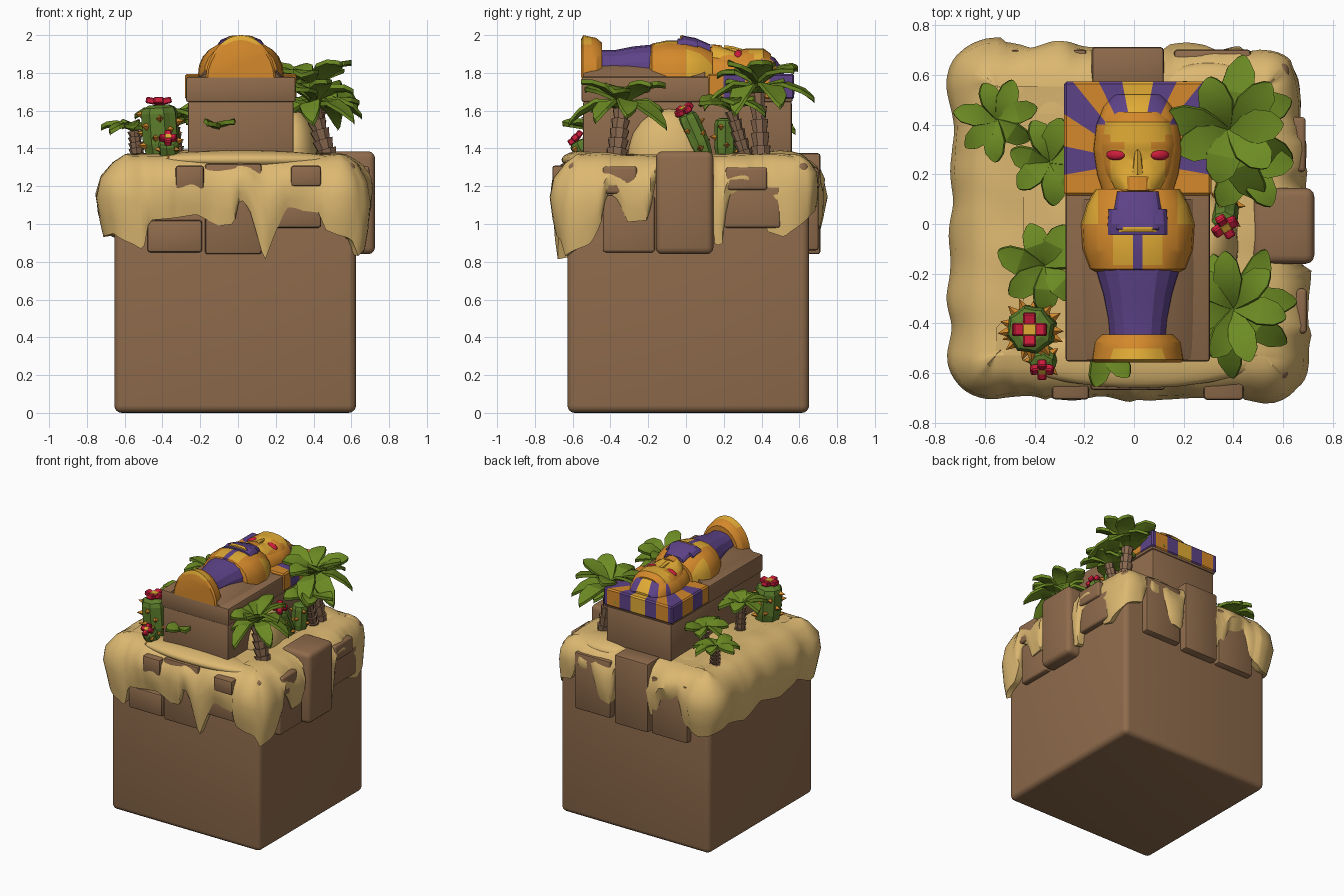
import bpy, bmesh, math, random
from mathutils import Vector, Matrix, noise

if "Cube" in bpy.data.objects:
    bpy.data.objects.remove(bpy.data.objects["Cube"])

random.seed(4)
def mat(name, r, g, b):
    m = bpy.data.materials.new(name)
    m.diffuse_color = (r, g, b, 1)
    m.use_nodes = True
    m.node_tree.nodes["Principled BSDF"].inputs["Base Color"].default_value = m.diffuse_color
    return m
STONE = mat("stone_brown", .275, .148, .072)
SAND = mat("sand", .72, .48, .165)
LEAF = mat("leaf_green", .15, .26, .017)
CACTUS = mat("cactus_green", .11, .21, .025)
PURPLE = mat("purple", .11, .055, .245)
ORANGE = mat("orange", .66, .25, .024)
GOLD = mat("gold", .76, .41, .036)
RED = mat("red", .62, .012, .045)
BARK = mat("bark", .25, .14, .08)
CX, TOP = 0.015, 1.37            # coffin centre line, sand level

def finish(name, bm, mats, smooth=35):
    bmesh.ops.recalc_face_normals(bm, faces=bm.faces[:])
    me = bpy.data.meshes.new(name)
    bm.to_mesh(me); bm.free()
    ob = bpy.data.objects.new(name, me)
    bpy.context.collection.objects.link(ob)
    for m in mats: me.materials.append(m)
    if smooth:
        bpy.ops.object.select_all(action='DESELECT')
        ob.select_set(True)
        bpy.context.view_layer.objects.active = ob
        bpy.ops.object.shade_smooth_by_angle(angle=math.radians(smooth))
    return ob

def block_bm(x0, x1, y0, y1, z0, z1, bev, seg=2):
    bm = bmesh.new()
    M = Matrix.Translation(((x0+x1)/2, (y0+y1)/2, (z0+z1)/2)) @ Matrix.Diagonal((x1-x0, y1-y0, z1-z0, 1))
    bmesh.ops.create_cube(bm, size=1, matrix=M)
    bmesh.ops.bevel(bm, geom=bm.edges[:], offset=bev, segments=seg, affect='EDGES', profile=.5)
    return bm

def block(name, *a, m=STONE, bev=.012, seg=2):
    return finish(name, block_bm(*a, bev, seg), [m])

# ---- base cube and protruding bricks (lower bricks, then corners peeking through the sand) ----
BX, BY, H = -.015, .012, .64
block("base_cube", BX-H, BX+H, BY-H, BY+H, 0, 1.33, bev=.04, seg=4)
F, R, B = BY-H, BX+H, BY+H
for i, (a, b, z0, z1, o) in enumerate([(-.48, -.19, .85, 1.02, .035), (-.33, -.18, 1.18, 1.31, .078),
                                       (-.175, .125, .84, 1.32, .04), (.14, .44, .98, 1.15, .045), (.28, .44, 1.2, 1.31, .08)]):
    block(f"front_brick_{i}", a, b, F-o, F+.2, z0, z1, bev=.015)
for i, (a, b, z0, z1, o) in enumerate([(-.44, -.165, .85, 1.15, .045), (-.44, -.26, 1.16, 1.305, .07), (-.16, .145, .84, 1.385, .1),
                                       (.2, .5, .98, 1.2, .045), (.21, .43, 1.18, 1.3, .065)]):
    block(f"right_brick_{i}", R-.15, R+o, a, b, z0, z1, bev=.035 if i == 2 else .015, seg=3)
for i, (a, b, z0, z1, o) in enumerate([(-.17, .12, .84, 1.375, .06), (.16, .47, .86, 1.3, .05),
                                       (-.5, -.19, .84, 1.28, .05)]):
    block(f"back_brick_{i}", a, b, B-.1, B+o, z0, z1, bev=.015)

# ---- draped sand: hem height around the four sides ----
front = [(-.65, .95), (-.5, .86), (-.47, 1.02), (-.35, 1.03), (-.22, 1.05), (-.18, 1.03), (-.1, .99),
         (-.02, 1.0), (.01, 1.14), (.06, 1.08), (.09, .98), (.14, .8), (.2, .96), (.26, 1.08), (.43, 1.06), (.46, .97), (.58, .92)]
right = [(-.63, .83), (-.5, .9), (-.45, 1.0), (-.42, 1.17), (-.36, 1.13), (-.31, 1.01), (-.2, 1.02), (-.16, 1.22),
         (-.14, 1.35), (.12, 1.35), (.14, .9), (.19, .88), (.22, 1.13), (.3, 1.15), (.39, 1.1), (.43, .96), (.52, .93), (.6, 1.0)]
back = [(.6, 1.05), (.5, 1.08), (.46, 1.2), (.32, 1.15), (.26, 1.0), (.15, .97), (.12, 1.2), (.08, 1.34), (-.1, 1.34),
        (-.15, 1.0), (-.23, .95), (-.28, 1.12), (-.42, 1.15), (-.47, 1.0), (-.58, .92)]
left = [(.655, .93), (.5, .98), (.3, .93), (.1, 1.0), (-.15, .94), (-.35, 1.0), (-.5, .93)]
keys = sorted([((x-BX+H)/(2*H), z) for x, z in front] + [(1+(y-BY+H)/(2*H), z) for y, z in right] +
              [(2+(BX+H-x)/(2*H), z) for x, z in back] + [(3+(BY+H-y)/(2*H), z) for y, z in left])
keys = [(keys[-1][0]-4, keys[-1][1])] + keys + [(keys[0][0]+4, keys[0][1])]
def hem(s):
    for (a, za), (b, zb) in zip(keys, keys[1:]):
        if a <= s <= b:
            return za+(zb-za)*(s-a)/max(b-a, 1e-6)
    return 1.0
corners = [Vector((-H, -H)), Vector((H, -H)), Vector((H, H)), Vector((-H, H))]
bm = bmesh.new()
N, rows, rad = 256, [], .1
# (drop fraction, thickness fraction, fixed extra offset)
PROF = [(-.9, 0, -.21), (-.5, 0, -.13), (-.15, 0, -.05), (.05, .2, -.01), (.25, .75, 0), (.5, 1, 0), (.8, .85, 0), (1, .65, 0), (.97, 0, -.03)]
for f, k, e in PROF:
    row = []
    for i in range(N):
        s = 4*i/N
        j = int(s)
        p = corners[j].lerp(corners[(j+1) % 4], s-j)
        c = Vector([max(-H+rad, min(H-rad, v)) for v in p])
        n = (p-c).normalized()
        zl = hem(s)
        thick = .03+(.055 if s > 2.9 or s < .25 else .04)*min(1, max(0, (1.33-zl)/.25))
        if .85 < s < 1.35: thick += .015
        if 1.75 < s < 2.15: thick *= .7
        ridge = noise.noise(Vector((p.x*7, p.y*7, f*1.2)))
        q = c+n*(rad+e+k*(thick+.03*ridge))
        z = TOP+.012*ridge if f < 0 else 1.345+(zl-1.345)*f
        if e == -.05: z -= .008
        row.append(bm.verts.new((q.x+BX, q.y+BY, z)))
    rows.append(row)
for a, b in zip(rows, rows[1:]):
    for i in range(N):
        bm.faces.new((a[i], a[(i+1) % N], b[(i+1) % N], b[i]))
bm.faces.new(rows[0])
finish("draped_sand", bm, [SAND], 40)
bm = bmesh.new()     # sand heaped against the coffin
for c, r in [((.29, -.09, 1.35), (.13, .22, .26)), ((-.2, .02, 1.33), (.2, .35, .07)), ((.02, -.53, 1.34), (.5, .13, .05)), ((.3, .5, 1.33), (.25, .15, .06))]:
    bmesh.ops.create_icosphere(bm, subdivisions=3, radius=1, matrix=Matrix.Translation(c) @ Matrix.Diagonal((*r, 1)))
finish("sand_heaps", bm, [SAND])

# ---- coffin ----
block("coffin_box", -.265, .295, -.545, .56, 1.3, 1.65)
block("coffin_lid", -.275, .305, -.553, .565, 1.645, 1.78)

def loft_bm(secs, n=12, p=.8):
    """Half-rounded body along y; sections are (y, half width, base z, top z)."""
    bm, rws = bmesh.new(), []
    for y, w, zb, zt in secs:
        r = []
        for i in range(n+1):
            a = math.pi*i/n
            c, s = math.cos(a), max(0, math.sin(a))
            r.append(bm.verts.new((CX+w*math.copysign(abs(c)**p, c), y, zb+(zt-zb)*s**p)))
        rws.append(r)
    for a, b in zip(rws, rws[1:]):
        for i in range(n+1):
            k = (i+1) % (n+1)
            bm.faces.new((a[i], a[k], b[k], b[i]))
    bm.faces.new(rws[0]); bm.faces.new(rws[-1])
    return bm

def paint(name, bm, mats, cuts, rule):
    """Cut along planes (point, normal), then colour faces by centre."""
    for co, no in cuts:
        bmesh.ops.bisect_plane(bm, geom=bm.verts[:]+bm.edges[:]+bm.faces[:], plane_co=co, plane_no=no)
    for f in bm.faces:
        f.material_index = rule(f.calc_center_median())
    return finish(name, bm, mats, 30)

# brown plinth, legs, foot board
finish("body_plinth", loft_bm([(-.545, .225, 1.77, 1.84), (-.5, .23, 1.77, 1.86), (-.2, .235, 1.77, 1.88), (.1, .235, 1.77, 1.86)], 6, 1.4), [STONE], 20)
finish("legs", loft_bm([(-.48, .115, 1.78, 1.92), (-.38, .125, 1.78, 1.92), (-.28, .145, 1.78, 1.94), (-.18, .175, 1.78, 1.95)], 8), [PURPLE], 20)
paint("foot_board", loft_bm([(-.556, .175, 1.775, 1.975), (-.545, .185, 1.775, 2.0), (-.475, .175, 1.775, 1.985), (-.445, .15, 1.775, 1.96)], 14, 1.05),
      [ORANGE, GOLD], [((0, 0, 1.95), (0, 0, 1)), ((0, -.5, 0), (0, 1, 0))], lambda c: int(c.z > 1.95 and c.y < -.5 and c.y > -.554))
# torso with folded arms, gold hands
def torso_rule(c):
    d = abs(c.x-CX)
    if d < .02: return 2
    return int(d < .1 and -.165 < c.y < -.02 or (.16 < d < .22 and .0 < c.y < .12))
paint("folded_arms", loft_bm([(-.205, .15, 1.78, 1.92), (-.18, .195, 1.78, 1.955), (-.1, .222, 1.78, 1.972), (0, .228, 1.78, 1.97),
                             (.08, .205, 1.78, 1.95), (.14, .17, 1.78, 1.92)], 12, .85), [ORANGE, GOLD, PURPLE],
      [((CX+s*d, 0, 0), (1, 0, 0)) for s in (-1, 1) for d in (.02, .1, .16)] + [((0, -.165, 0), (0, 1, 0))], torso_rule)
finish("chest_rim", loft_bm([(-.045, .125, 1.9, 1.98), (0, .125, 1.9, 1.99), (.06, .12, 1.9, 1.975)], 8, .5), [PURPLE], 20)
finish("beard_plate", loft_bm([(-.03, .1, 1.9, 1.985), (-.02, .1, 1.9, 1.998), (.05, .1, 1.9, 1.985), (.13, .085, 1.88, 1.95)], 8, .5), [PURPLE], 20)
finish("beard_tip", loft_bm([(-.032, .09, 1.9, 1.995), (-.02, .09, 1.9, 2.0), (-.012, .09, 1.9, 2.0)], 8, .5), [GOLD], 20)

# ---- striped headdress: stripes radiate from the face ----
O = Vector((CX, .25, 0))
EDGES = [-10, 12, 33, 51, 64, 79]
rad_cuts = []
for d in EDGES:
    for s in (1, -1):
        a = math.radians(d)
        rad_cuts.append((O, (-math.sin(a)*s, math.cos(a), 0)))
def stripe(c):
    a = math.degrees(math.atan2(c.y-O.y, abs(c.x-CX)))
    k = sum(a > e for e in EDGES)
    return 2 if k == 6 else k % 2
paint("headdress_slab", block_bm(-.281, .311, .115, .573, 1.66, 1.795, .01, 1), [ORANGE, PURPLE, GOLD], rad_cuts, stripe)
paint("headdress_hood", loft_bm([(.12, .14, 1.77, 1.9), (.2, .165, 1.77, 1.9), (.3, .18, 1.77, 1.91), (.4, .168, 1.77, 1.915),
                                (.47, .14, 1.77, 1.88), (.52, .1, 1.77, 1.81)], 14), [ORANGE, PURPLE, GOLD], rad_cuts,
      lambda c: stripe(c) if c.y > .4 else 0)
paint("face", loft_bm([(.11, .085, 1.8, 1.92), (.14, .1, 1.8, 1.945), (.2, .135, 1.8, 1.935), (.26, .155, 1.8, 1.915), (.32, .16, 1.8, 1.93),
                       (.41, .145, 1.8, 1.93), (.45, .11, 1.8, 1.9)], 12), [GOLD, ORANGE],
      [((0, y, 0), (0, 1, 0)) for y in (.3, .33, .36)] + [((CX+s*.11, 0, 0), (1, 0, 0)) for s in (-1, 1)],
      lambda c: int(c.y < .14 or (abs(c.x-CX) > .11 and c.y < .36) or .3 < c.y < .33 and abs(c.x-CX) > .03 or c.y > .41))
finish("nose", loft_bm([(.2, .03, 1.9, 1.945), (.24, .022, 1.9, 1.943), (.3, .014, 1.9, 1.926)], 4, 1), [GOLD], 30)
finish("mouth", loft_bm([(.135, .055, 1.9, 1.952), (.19, .06, 1.9, 1.945)], 6), [ORANGE], 0)
bm = bmesh.new()
for s in (-1, 1):
    bmesh.ops.create_icosphere(bm, subdivisions=2, radius=1, matrix=Matrix.Translation((CX+s*.088, .278, 1.898))
                               @ Matrix.Rotation(s*.4, 4, 'Y') @ Matrix.Diagonal((.042, .023, .02, 1)))
finish("eyes", bm, [RED])

# ---- palms ----
def add_leaf(bm, c, ang, L, W, rise, droop):
    M = Matrix.Translation(c) @ Matrix.Rotation(ang, 4, 'Z') @ Matrix.Rotation(random.uniform(-.35, .35), 4, 'X')
    prev = None
    for t, w in [(0, .2), (.2, .6), (.5, 1), (.8, .8), (.95, .35), (1, .06)]:
        z = rise*t-droop*t*t
        h = W*w/2
        ring = [bm.verts.new(M @ Vector(v)) for v in [(L*t, -h, z), (L*t, -h, z+.022), (L*t, 0, z+.018),
                                                      (L*t, h, z+.022), (L*t, h, z), (L*t, 0, z-.008)]]
        if prev:
            for i in range(6):
                bm.faces.new((prev[i], prev[(i+1) % 6], ring[(i+1) % 6], ring[i]))
        else:
            bm.faces.new(ring)
        prev = ring
    bm.faces.new(prev)

def palm(name, crown, foot, L, W, n, rise, droop, tiers=1, r=.04, a0=0.2):
    c, f = Vector(crown), Vector(foot)
    bm = bmesh.new()
    for k in range(tiers):
        for i in range(n):
            add_leaf(bm, c+Vector((0, 0, .03*k)), a0+2*math.pi*(i+.5*k)/n+random.uniform(-.12, .12), L*(1-.2*k)*random.uniform(.9, 1.06), W,
                     rise+.05*k, droop*(1-.4*k)*random.uniform(.75, 1.2))
    finish(name+"_leaves", bm, [LEAF], 25)
    bm = bmesh.new()
    for k in range(5):
        M = Matrix.Translation(f.lerp(c, (k+.5)/5)) @ (c-f).to_track_quat('Z', 'Y').to_matrix().to_4x4()
        bmesh.ops.create_cone(bm, cap_ends=True, segments=8, radius1=r*(.85-.05*k), radius2=r*(1.1-.05*k), depth=(c-f).length/5, matrix=M)
    finish(name+"_trunk", bm, [BARK])

palm("front_right_palm", (.40, -.34, 1.60), (.48, -.37, 1.34), .28, .115, 7, .2, .26, 2, .055)
palm("back_right_palm", (.38, .38, 1.69), (.43, .40, 1.34), .30, .14, 7, .2, .27, 2, .05, .5)
palm("back_right_low_palm", (.43, .24, 1.6), (.43, .32, 1.34), .20, .12, 6, .17, .17, 1, .04, .1)
palm("back_left_palm", (-.55, .42, 1.49), (-.53, .40, 1.34), .17, .09, 7, .12, .12)
palm("left_middle_palm", (-.34, .25, 1.51), (-.32, .25, 1.34), .18, .1, 7, .15, .12)
palm("left_front_palm", (-.36, -.17, 1.54), (-.36, -.15, 1.34), .19, .11, 7, .19, .15)
palm("front_shrub", (-.12, -.48, 1.49), (-.12, -.48, 1.34), .17, .09, 6, .1, .06)

# ---- cacti with spines and flowers ----
def cactus(name, foot, tip, r, spines, flower=0, face=None):
    f, t = Vector(foot), Vector(tip)
    d = (t-f).normalized()
    L = (t-f).length
    Q = Matrix.Translation(f) @ d.to_track_quat('Z', 'Y').to_matrix().to_4x4()
    bm, prev = bmesh.new(), None
    for h, k in [(0, .8), (.3, 1), (.85, 1), (.95, .88), (1, .55)]:      # ribbed stem
        ring = [bm.verts.new(Q @ Vector((r*k*(1-.1*(i % 2))*math.cos(math.pi*i/8), r*k*(1-.1*(i % 2))*math.sin(math.pi*i/8), L*h))) for i in range(16)]
        if prev:
            for i in range(16):
                bm.faces.new((prev[i], prev[(i+1) % 16], ring[(i+1) % 16], ring[i]))
        prev = ring
    bm.faces.new(prev)
    finish(name+"_stem", bm, [CACTUS], 0)
    bm = bmesh.new()
    for i in range(spines):
        a = i*2.4
        o = Vector((math.cos(a), math.sin(a), .15))
        M = Q @ Matrix.Translation((o.x*r*1.1, o.y*r*1.1, L*(.2+.7*i/spines))) @ o.to_track_quat('Z', 'Y').to_matrix().to_4x4()
        bmesh.ops.create_cone(bm, cap_ends=True, segments=4, radius1=.022, radius2=0, depth=.045, matrix=M)
    finish(name+"_spines", bm, [ORANGE], 0)
    if flower:
        M = Matrix.Translation(t) @ Vector(face or d).to_track_quat('Z', 'Y').to_matrix().to_4x4()
        for m, part in ((RED, "petals"), (GOLD, "flower_centre")):
            bm = bmesh.new()
            for i in range(4 if m is RED else 1):
                x = flower*.55 if m is RED else 0
                bmesh.ops.create_cube(bm, size=1, matrix=M @ Matrix.Rotation(i*math.pi/2, 4, 'Z') @ Matrix.Translation((x, 0, .022))
                                      @ Matrix.Rotation(-.2 if x else 0, 4, 'Y') @ Matrix.Diagonal((flower*.85, flower*.75, .034, 1)))
            bmesh.ops.bevel(bm, geom=bm.edges[:], offset=.006, segments=1, affect='EDGES')
            finish(name+"_"+part, bm, [m], 0)

cactus("tall_cactus", (-.40, -.42, 1.34), (-.42, -.425, 1.63), .1, 16, .07, (0, 0, 1))
cactus("small_cactus", (-.36, -.52, 1.34), (-.37, -.57, 1.44), .055, 7, .048, (0, -.7, .7))
cactus("right_cactus", (.38, .21, 1.34), (.39, .21, 1.56), .06, 8)
cactus("right_bent_cactus", (.37, .1, 1.36), (.36, 0, 1.585), .055, 8, .055, (.3, -.5, .9))
